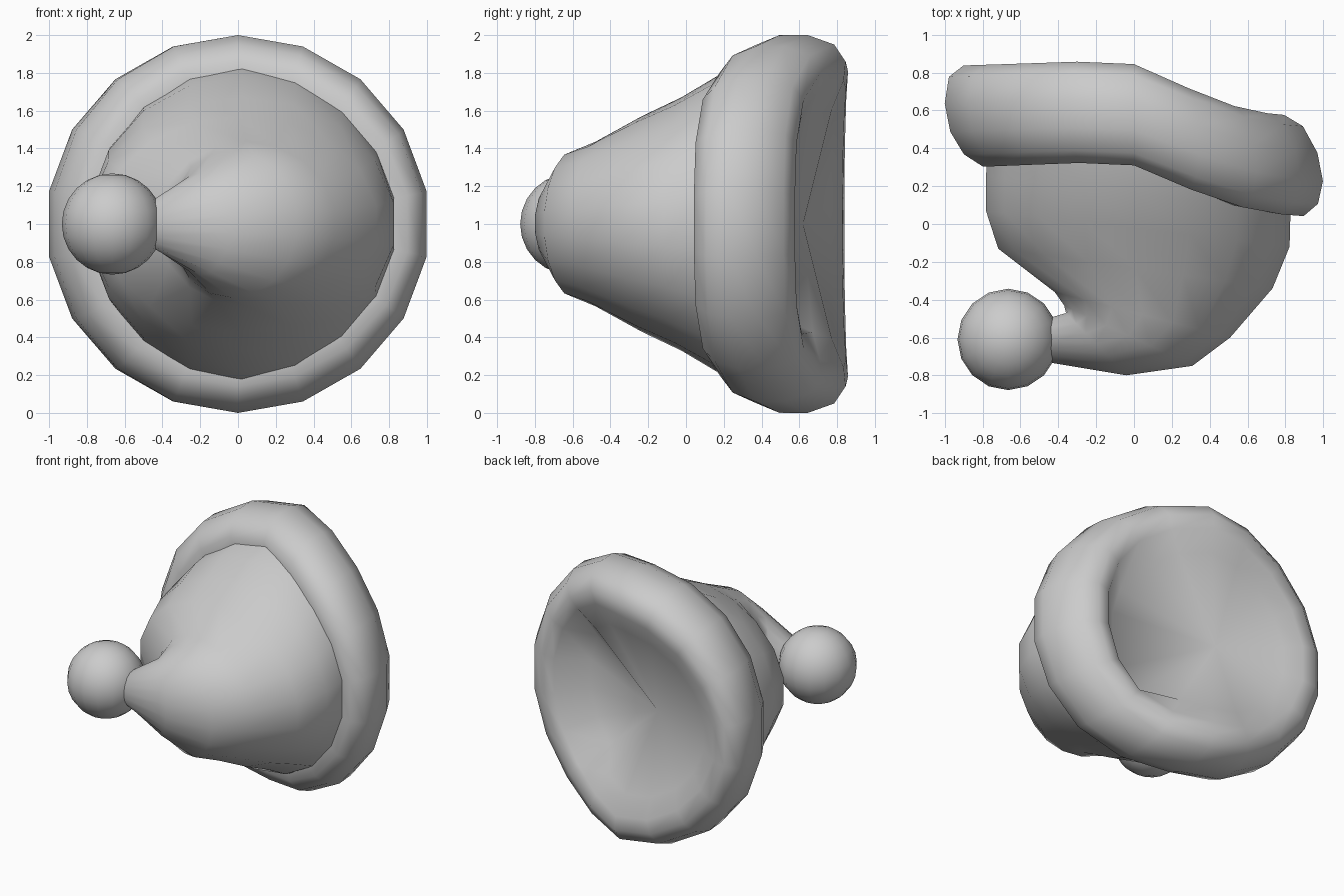
import bpy, bmesh, math
from mathutils import Vector

if "Cube" in bpy.data.objects:
    bpy.data.objects.remove(bpy.data.objects["Cube"])

N = 18  # sides around the hat


def make_object(name, rings, close_end=None):
    """Skin a list of rings; the last may be closed by a fan to a point."""
    bm = bmesh.new()
    loops = [[bm.verts.new(p) for p in ring] for ring in rings]
    for a, b in zip(loops, loops[1:]):
        for i in range(N):
            j = (i + 1) % N
            bm.faces.new((a[i], a[j], b[j], b[i]))
    if close_end:
        t = bm.verts.new(close_end)
        for i in range(N):
            bm.faces.new((loops[-1][i], loops[-1][(i + 1) % N], t))
    bmesh.ops.recalc_face_normals(bm, faces=bm.faces)
    for f in bm.faces:
        f.smooth = True
    mesh = bpy.data.meshes.new(name)
    bm.to_mesh(mesh)
    bm.free()
    obj = bpy.data.objects.new(name, mesh)
    bpy.context.collection.objects.link(obj)
    return obj


def lerp_table(table, x):
    if x <= table[0][0]:
        return table[0][1]
    for (x0, y0), (x1, y1) in zip(table, table[1:]):
        if x <= x1:
            return y0 + (y1 - y0) * (x - x0) / (x1 - x0)
    return table[-1][1]


angles = [math.pi / 2 - 2 * math.pi * i / N for i in range(N)]

# Fur brim: rounded band whose centre line sags towards the right side
sag = [(-1, .555), (-.25, .58), (0, .565), (.5, .365), (.75, .31), (1, .29)]
profile = [(.76, -.24), (.86, -.255), (.95, -.19), (1.0, -.07), (1.0, .08),
           (.95, .22), (.86, .28), (.76, .27)]
brim_rings = []
for r, dy in profile:
    brim_rings.append([Vector((r * math.cos(a) - .2 * dy * math.cos(a) ** 2,
                               lerp_table(sag, math.cos(a) * .93) + dy,
                               1 + r * math.sin(a))) for a in angles])

# Lining: shallow funnel to an off-centre point, with a pocket on the right
tip = Vector((-.2, .62, 1.0))
lining = []
for a, p in zip(angles, brim_rings[-1]):
    q = p.lerp(tip, .2)
    q.y -= .02
    deg = math.degrees(math.atan2(math.sin(a), math.cos(a)))
    if -55 < deg < 35:
        q.y -= .17
    lining.append(q)
brim_rings.append(lining)
make_object("fur_brim", brim_rings, close_end=tip)

# Cloth body: cross-sections (left x, left y, right x, right y, half height)
sections = [(-.77, .50, .82, .25, .84),
            (-.785, .25, .83, .07, .78),
            (-.785, .07, .825, -.12, .67),
            (-.72, -.13, .735, -.34, .57),
            (-.42, -.36, .51, -.60, .435),
            (-.37, -.43, .31, -.75, .39),
            (-.36, -.47, -.04, -.80, .27),
            (-.46, -.50, -.43, -.735, .13)]
body_rings = []
for lx, ly, rx, ry, h in sections:
    left, right = Vector((lx, ly, 1)), Vector((rx, ry, 1))
    mid, half = (left + right) / 2, (right - left) / 2 * 1.012
    body_rings.append([mid + half * math.cos(a) + Vector((0, 0, h * math.sin(a)))
                       for a in angles])
make_object("cloth_body", body_rings, close_end=(-.5, -.61, 1))

# Pom-pom at the folded tip
bpy.ops.mesh.primitive_uv_sphere_add(segments=16, ring_count=12, radius=.268,
                                     location=(-.665, -.61, 1))
bpy.context.object.name = "pom_pom"
bpy.ops.object.shade_smooth()
